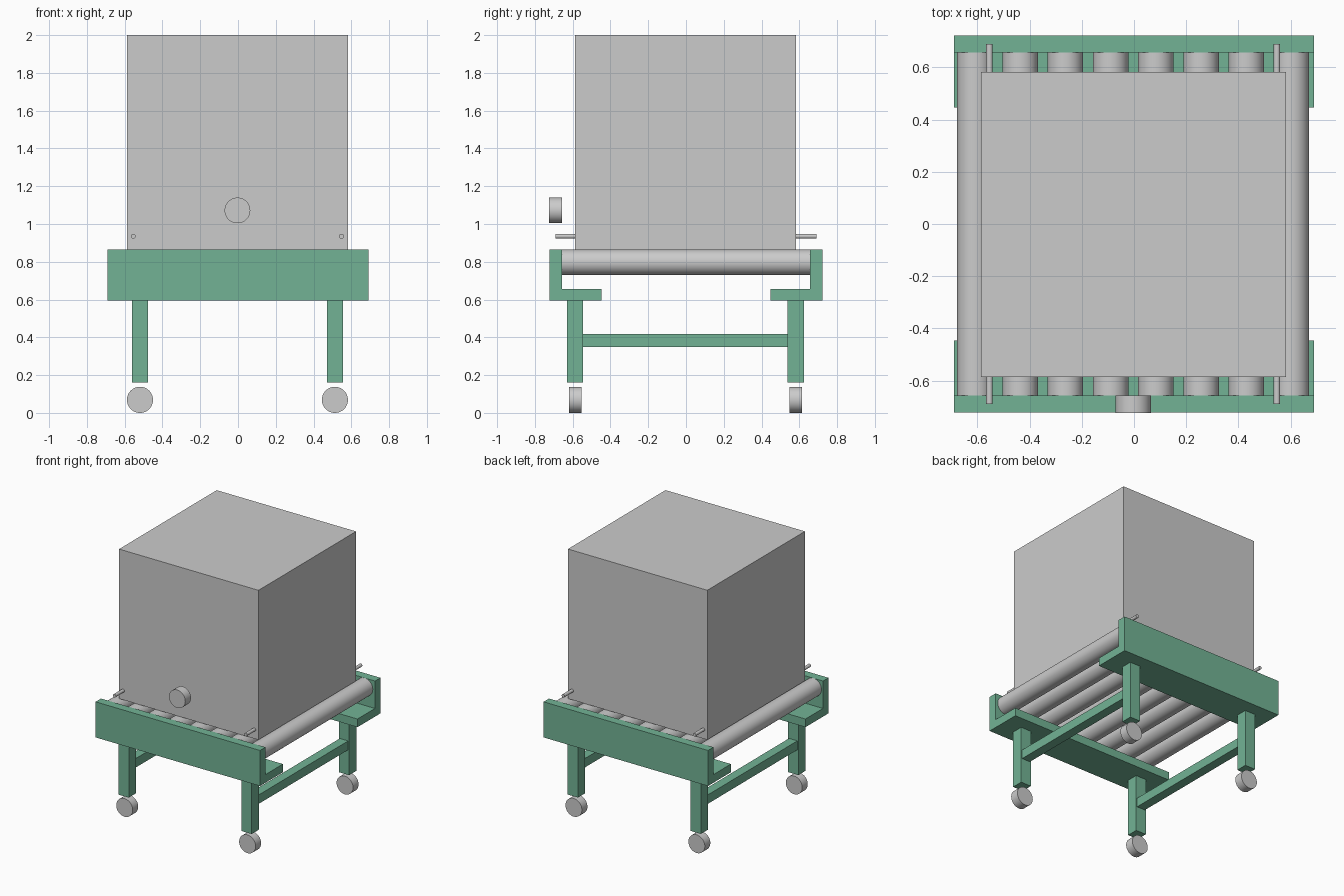
import bpy, bmesh, math
from mathutils import Matrix

if "Cube" in bpy.data.objects:
    bpy.data.objects.remove(bpy.data.objects["Cube"])

green = bpy.data.materials.new("green_paint")
green.diffuse_color = (0.17, 0.45, 0.30, 1)
green.use_nodes = True
green.node_tree.nodes["Principled BSDF"].inputs["Base Color"].default_value = green.diffuse_color
OFF = -0.003  # everything on the rails sits a touch to the left


def finish(name, bm, mat=None):
    bmesh.ops.recalc_face_normals(bm, faces=bm.faces)
    me = bpy.data.meshes.new(name)
    bm.to_mesh(me)
    bm.free()
    ob = bpy.data.objects.new(name, me)
    bpy.context.collection.objects.link(ob)
    if mat:
        me.materials.append(mat)
    return ob


def box(name, x0, x1, y0, y1, z0, z1, mat=None):
    bm = bmesh.new()
    bmesh.ops.create_cube(bm, size=1)
    for v in bm.verts:
        v.co.x = x1 if v.co.x > 0 else x0
        v.co.y = y1 if v.co.y > 0 else y0
        v.co.z = z1 if v.co.z > 0 else z0
    return finish(name, bm, mat)


def cylinder_y(name, x, z, y0, y1, r, sides=48):
    bm = bmesh.new()
    m = Matrix.Translation((x, (y0 + y1) / 2, z)) @ Matrix.Rotation(math.pi / 2, 4, 'X')
    bmesh.ops.create_cone(bm, cap_ends=True, segments=sides, radius1=r, radius2=r,
                          depth=abs(y1 - y0), matrix=m)
    ob = finish(name, bm)
    bpy.ops.object.select_all(action='DESELECT')
    ob.select_set(True)
    bpy.context.view_layer.objects.active = ob
    bpy.ops.object.shade_smooth_by_angle(angle=math.radians(40))
    return ob


def rail(name, s):
    # L-shaped profile in y-z, extruded along x
    profile = [(0.722, 0.595), (0.722, 0.865), (0.657, 0.865),
               (0.657, 0.657), (0.447, 0.657), (0.447, 0.595)]
    bm = bmesh.new()
    face = bm.faces.new([bm.verts.new((-0.69, s * y, z)) for y, z in profile])
    ext = bmesh.ops.extrude_face_region(bm, geom=[face])
    verts = [g for g in ext['geom'] if isinstance(g, bmesh.types.BMVert)]
    bmesh.ops.translate(bm, verts=verts, vec=(1.38, 0, 0))
    return finish(name, bm, green)


# Load box and front knob
box("load_box", -0.587, 0.583, -0.587, 0.583, 0.865, 2.0)
cylinder_y("front_knob", OFF, 1.072, -0.725, -0.657, 0.068)

# Rollers
for i in range(8):
    cylinder_y(f"roller_{i + 1}", OFF + (i - 3.5) * 0.1733, 0.797, -0.657, 0.657, 0.068)

# Rails, legs, wheels and locating pins on each side
for s, end in ((-1, "front"), (1, "back")):
    rail(f"{end}_rail", s)
    for t, side in ((-1, "left"), (1, "right")):
        x, y = OFF + t * 0.516, OFF + s * 0.584
        box(f"{end}_{side}_leg", x - 0.043, x + 0.043, y - 0.043, y + 0.043, 0.16, 0.6, green)
        cylinder_y(f"{end}_{side}_wheel", x, 0.069, y - 0.033, y + 0.033, 0.069)
        cylinder_y(f"{end}_{side}_pin", OFF + t * 0.551, 0.935, s * 0.57, s * 0.69, 0.0125, 24)

# Cross bars joining the legs
for t, side in ((-1, "left"), (1, "right")):
    x = OFF + t * 0.516
    box(f"{side}_cross_bar", x - 0.035, x + 0.035, -0.545, 0.54, 0.35, 0.418, green)
